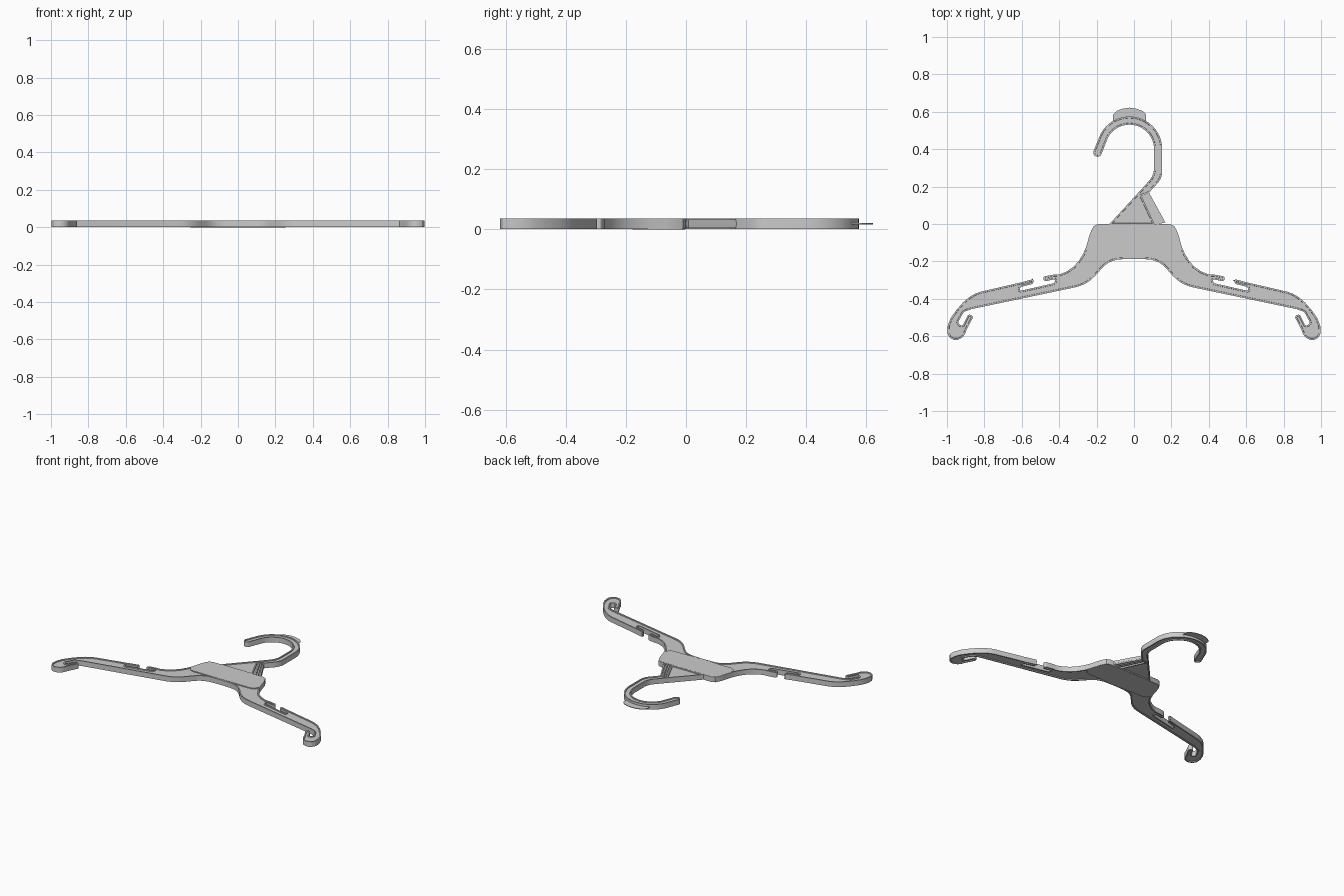
import bpy, bmesh
from math import sin, cos, radians
from mathutils import Vector
from mathutils.geometry import delaunay_2d_cdt

if "Cube" in bpy.data.objects:
    bpy.data.objects.remove(bpy.data.objects["Cube"])

H = 0.036  # overall thickness


def fillet(ctrl, n=5):
    """Round each (x, y, r) corner of a closed outline; plain (x, y) stays sharp."""
    out, k = [], len(ctrl)
    for i, c in enumerate(ctrl):
        p = Vector(c[:2])
        r = c[2] if len(c) > 2 else 0
        if not r:
            out.append(p)
            continue
        a = Vector(ctrl[i - 1][:2]) - p
        b = Vector(ctrl[(i + 1) % k][:2]) - p
        half = a.angle(b) / 2
        t = min(r * cos(half) / sin(half), 0.48 * a.length, 0.48 * b.length)
        p0, p1 = p + a.normalized() * t, p + b.normalized() * t
        for j in range(n + 1):
            u = j / n
            out.append(p0 * (1 - u) ** 2 + p * 2 * u * (1 - u) + p1 * u * u)
    return out


def mirrored(half):
    """Complete a right-hand half outline with its left-hand copy."""
    return half + [(-c[0],) + tuple(c[1:]) for c in reversed(half) if c[0] > 0]


def plate(name, outline, z0, z1, rim=0, depth=0):
    """Extrude an outline; with a rim, sink both faces to leave a raised edge."""
    pts = [Vector(p) for p in outline]
    n = len(pts)
    co, _, tris, *_ = delaunay_2d_cdt(pts, [(i, (i + 1) % n) for i in range(n)],
                                      [list(range(n))], 1, 1e-5)
    bm = bmesh.new()
    vs = [bm.verts.new((p[0], p[1], z0)) for p in co]
    base = [bm.faces.new([vs[i] for i in t]) for t in tris]
    ext = bmesh.ops.extrude_face_region(bm, geom=base, use_keep_orig=True)["geom"]
    top = [g for g in ext if isinstance(g, bmesh.types.BMFace)]
    bmesh.ops.translate(bm, verts=[g for g in ext if isinstance(g, bmesh.types.BMVert)],
                        vec=(0, 0, z1 - z0))
    bmesh.ops.recalc_face_normals(bm, faces=bm.faces[:])
    if rim:
        for fs in (base, top):
            bmesh.ops.inset_region(bm, faces=fs, thickness=rim, use_even_offset=True)
            sink = depth if fs is base else -depth
            bmesh.ops.inset_region(bm, faces=fs, thickness=0.001, use_even_offset=True)
            bmesh.ops.translate(bm, verts=list({v for f in fs for v in f.verts}),
                                vec=(0, 0, sink))
    me = bpy.data.meshes.new(name)
    bm.to_mesh(me)
    bm.free()
    ob = bpy.data.objects.new(name, me)
    bpy.context.collection.objects.link(ob)
    bpy.ops.object.select_all(action='DESELECT')
    ob.select_set(True)
    bpy.context.view_layer.objects.active = ob
    bpy.ops.object.shade_smooth_by_angle(angle=radians(30))
    return ob


# Arms: lower edge, end clip, rounded end and shoulder, strap notch, centre block side
arm = [
    (0, -.187), (.13, -.19, .22), (.25, -.325, .2), (.868, -.455),
    (.91, -.47, .03), (.943, -.53, .014), (.918, -.547, .012),
    (.886, -.482, .013), (.857, -.492, .013), (.895, -.565),
    (.904, -.59), (.917, -.607), (.94, -.619), (.965, -.619), (.985, -.608),
    (.998, -.585), (.996, -.545), (.98, -.503), (.95, -.46), (.915, -.42),
    (.88, -.39), (.85, -.373), (.82, -.362),
    (.62, -.316), (.535, -.294, .012), (.54, -.32, .012),
    (.607, -.337, .01), (.612, -.358, .01),
    (.425, -.316, .01), (.422, -.295, .01),
    (.482, -.308, .012), (.485, -.281, .012), (.43, -.271),
    (.40, -.270), (.36, -.254), (.325, -.23), (.297, -.2), (.272, -.16),
    (.255, -.12), (.241, -.07), (.229, -.035), (.214, -.01), (.19, 0), (0, 0),
]
plate("hanger_arms", fillet(mirrored(arm)), .0005, H - .0005, rim=.008, depth=.006)

# Full-thickness centre panel
panel = [(0, -.178), (.215, -.178), (.24, -.17), (.254, -.15), (.252, -.12),
         (.238, -.07), (.226, -.037), (.211, -.013), (.188, -.004), (0, -.004)]
plate("centre_panel", mirrored(panel), 0, H)

# Hook and its triangular neck
CX, CY, RI, RO, END = -.024, .40, .131, .175, 152


def arc(r):
    return [(CX + r * cos(radians(a)), CY + r * sin(radians(a)))
            for a in [END * i / 20 for i in range(21)]]


tip = [(-.195 + .023 * cos(radians(a)), .382 + .023 * sin(radians(a)))
       for a in range(END + 180, END - 1, -20)]
tip = [(x, y) for x, y in tip]
hook = [(-.135, -.004), (.05, .197), (.107, .262, .1)] + arc(RI)
hook += tip[::1] if tip[0][0] > tip[-1][0] else tip[::-1]
hook += arc(RO)[::-1] + [(.151, .245, .1), (.078, .165), (.04, .15), (.112, -.004)]
plate("hook", fillet(hook), .0005, H - .0005, rim=.008, depth=.006)

# Size-marker holder beside the neck: thin web with lengthwise ribs
A0, A1 = Vector((.038, .15)), Vector((.080, .168))
B0, B1 = Vector((.110, -.004)), Vector((.168, .008))


def strip(u, v):
    return [A0.lerp(A1, u), A0.lerp(A1, v), B0.lerp(B1, v), B0.lerp(B1, u)]


plate("marker_web", strip(0, 1), .012, .024)
for i, u in enumerate((.22, .5, .8)):
    plate(f"marker_rib_{i + 1}", strip(u, u + .18), .004, H - .004)

# Thin tab on the crown of the hook
tab = [(-.112, .535), (.065, .535), (.065, .585), (.045, .605), (.01, .617), (-.024, .622),
       (-.06, .617), (-.092, .605), (-.112, .585)]
plate("crown_tab", tab, .016, .020)
